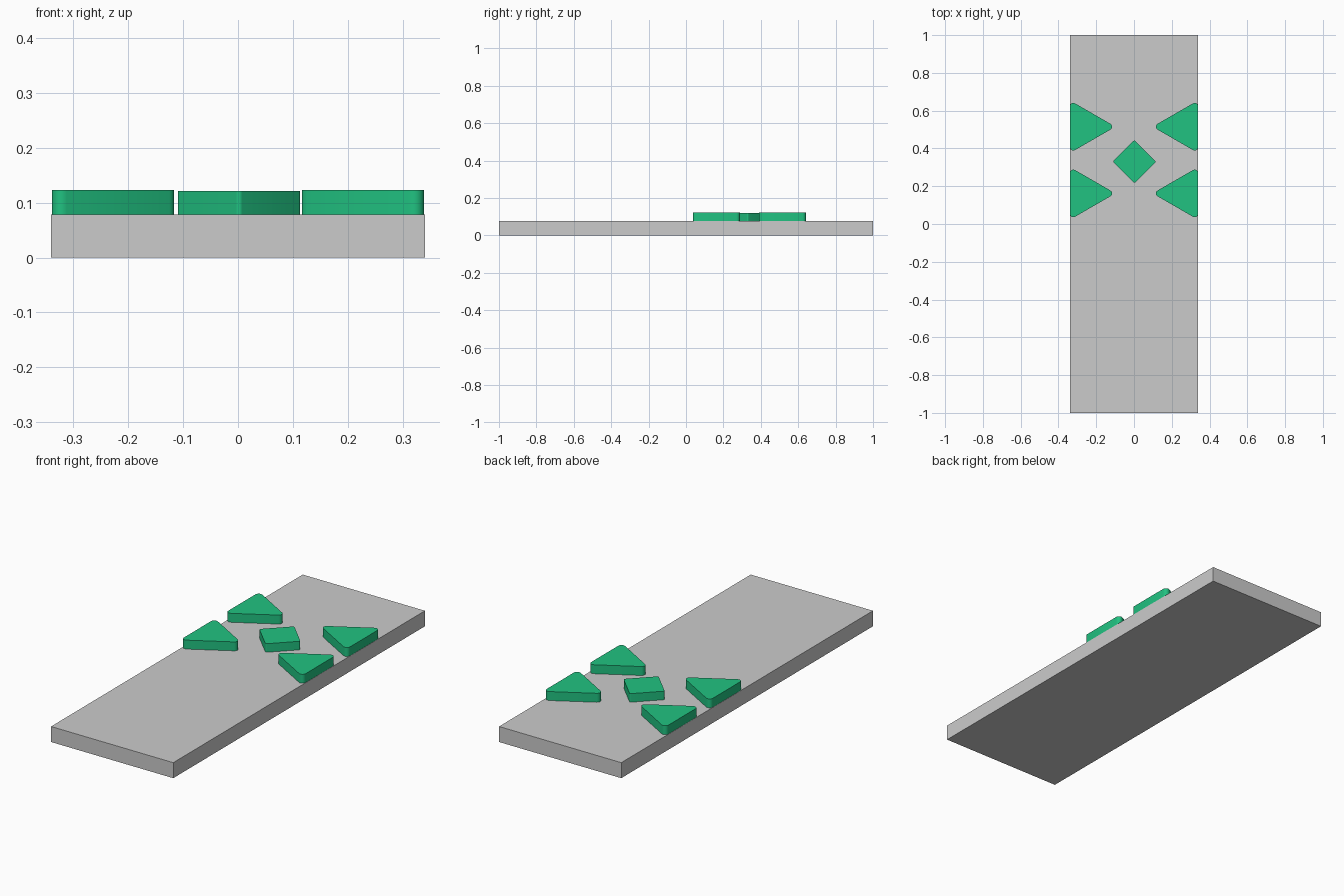
import bpy, bmesh
from math import pi, cos, sin, tau

if "Cube" in bpy.data.objects:
    bpy.data.objects.remove(bpy.data.objects["Cube"])

green = bpy.data.materials.new("green")
green.diffuse_color = (0.015, 0.54, 0.22, 1)
green.use_nodes = True
green.node_tree.nodes["Principled BSDF"].inputs["Base Color"].default_value = green.diffuse_color


def rounded_polygon(sides, inradius, r, start, steps=6):
    """Outline of a regular polygon with filleted corners, first corner at angle start."""
    pts = []
    d = (inradius - r) / cos(pi / sides)
    for i in range(sides):
        a = start + tau * i / sides
        for k in range(steps + 1):
            t = a - pi / sides + tau / sides * k / steps
            pts.append((d * cos(a) + r * cos(t), d * sin(a) + r * sin(t)))
    return pts


def prism(name, outline, x, y, z0, z1):
    """Extrude an outline upwards into a solid."""
    bm = bmesh.new()
    base = bm.faces.new([bm.verts.new((x + px, y + py, z0)) for px, py in outline])
    top = bmesh.ops.extrude_face_region(bm, geom=[base])["geom"]
    bmesh.ops.translate(bm, vec=(0, 0, z1 - z0),
                        verts=[v for v in top if isinstance(v, bmesh.types.BMVert)])
    bmesh.ops.recalc_face_normals(bm, faces=bm.faces)
    mesh = bpy.data.meshes.new(name)
    bm.to_mesh(mesh)
    bm.free()
    ob = bpy.data.objects.new(name, mesh)
    bpy.context.collection.objects.link(ob)
    mesh.materials.append(green)
    bpy.ops.object.select_all(action='DESELECT')
    bpy.context.view_layer.objects.active = ob
    ob.select_set(True)
    bpy.ops.object.shade_smooth_by_angle(angle=pi / 6)
    return ob


# Base slab
THICK = 0.078
bpy.ops.mesh.primitive_cube_add(size=1, location=(0, 0, THICK / 2))
slab = bpy.context.object
slab.name = "base_slab"
slab.scale = (0.68, 2, THICK)
bpy.ops.object.transform_apply(location=False, rotation=False, scale=True)

# Four triangular buttons pointing inwards, flush with the slab's long edges
IN_R = 0.0803
for side, sx in (("left", -1), ("right", 1)):
    start = 0 if sx < 0 else pi
    for row, y in (("lower", 0.162), ("upper", 0.515)):
        outline = rounded_polygon(3, IN_R, 0.018, start)
        prism(f"{row}_{side}_button", outline, sx * (0.339 - IN_R), y, THICK, 0.123)

# Centre diamond button
prism("centre_button", rounded_polygon(4, 0.081, 0.008, 0), 0.002, 0.33, THICK, 0.121)
